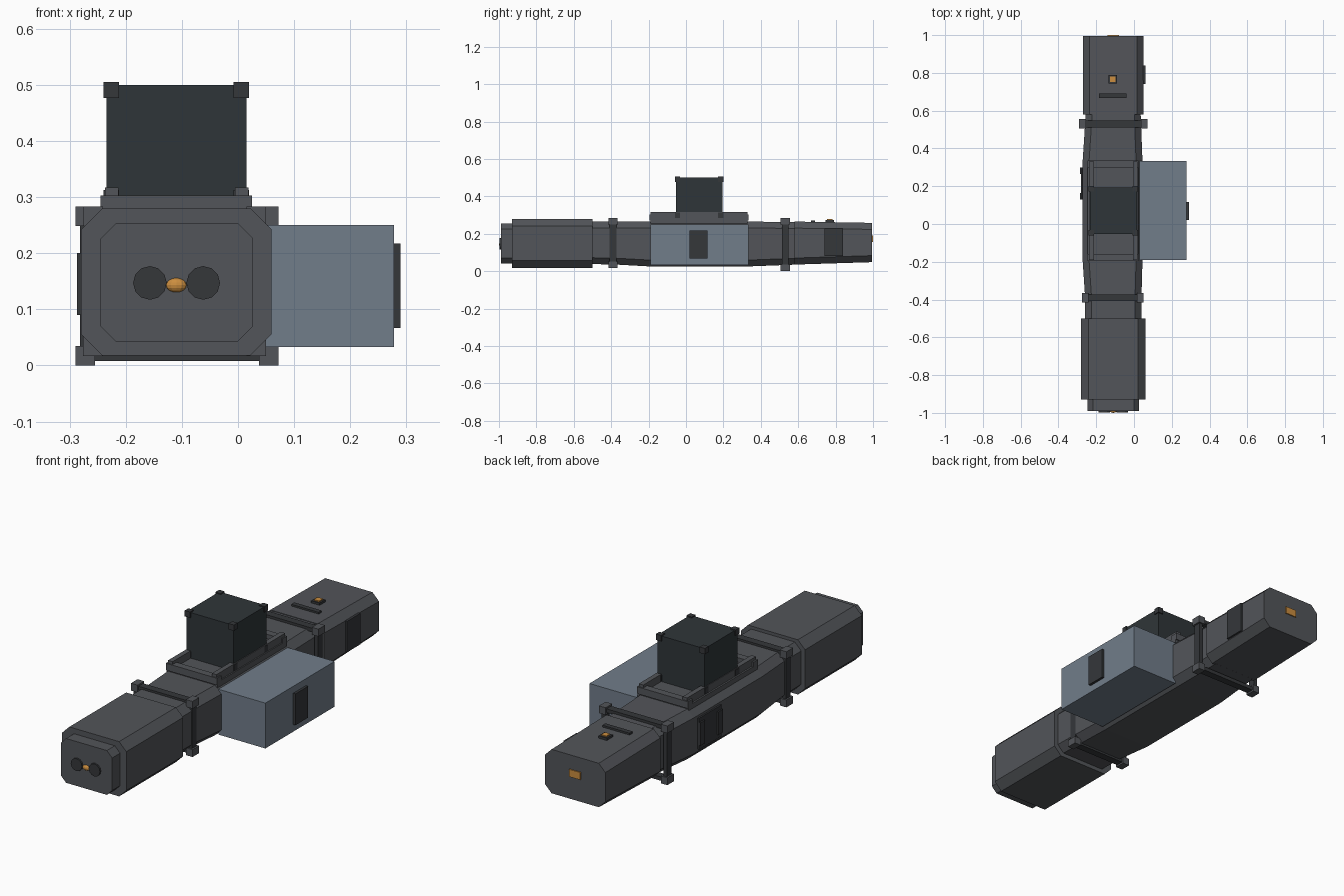
import bpy, bmesh, math
from mathutils import Matrix

if "Cube" in bpy.data.objects:
    bpy.data.objects.remove(bpy.data.objects["Cube"])


def material(name, color):
    m = bpy.data.materials.new(name)
    m.diffuse_color = (*color, 1)
    m.use_nodes = True
    m.node_tree.nodes["Principled BSDF"].inputs["Base Color"].default_value = m.diffuse_color
    return m


HULL = material("hull_grey", (0.085, 0.09, 0.1))
DARK = material("dark_grey", (0.035, 0.038, 0.042))
CARGO = material("cargo_black", (0.028, 0.036, 0.04))
BLUE = material("blue_grey", (0.165, 0.205, 0.255))
GOLD = material("amber", (0.6, 0.27, 0.05))


def finish(bm, name, mat):
    bmesh.ops.recalc_face_normals(bm, faces=bm.faces)
    me = bpy.data.meshes.new(name)
    bm.to_mesh(me)
    bm.free()
    me.materials.append(mat)
    ob = bpy.data.objects.new(name, me)
    bpy.context.collection.objects.link(ob)
    return ob


def boxes(name, mat, *limits):
    """Boxes given as (x0, x1, y0, y1, z0, z1), joined in one object."""
    bm = bmesh.new()
    for x0, x1, y0, y1, z0, z1 in limits:
        mx = Matrix.Translation(((x0 + x1) / 2, (y0 + y1) / 2, (z0 + z1) / 2))
        mx = mx @ Matrix.Diagonal((x1 - x0, y1 - y0, z1 - z0, 1))
        bmesh.ops.create_cube(bm, size=1, matrix=mx)
    return finish(bm, name, mat)


def loft(name, mat, *sections):
    """Chamfered rectangles (y, x0, x1, z0, z1, chamfer) skinned along y."""
    bm = bmesh.new()
    rings = []
    for y, x0, x1, z0, z1, c in sections:
        pts = [(x0 + c, z0), (x1 - c, z0), (x1, z0 + c), (x1, z1 - c),
               (x1 - c, z1), (x0 + c, z1), (x0, z1 - c), (x0, z0 + c)]
        rings.append([bm.verts.new((x, y, z)) for x, z in pts])
    for a, b in zip(rings, rings[1:]):
        for i in range(8):
            j = (i + 1) % 8
            bm.faces.new((a[i], a[j], b[j], b[i]))
    bm.faces.new(rings[0])
    bm.faces.new(rings[-1])
    return finish(bm, name, mat)


# Hull sections, front to back
loft("nose_cap", HULL, (-0.99, -0.245, 0.027, 0.042, 0.254, 0.028),
     (-0.92, -0.245, 0.027, 0.042, 0.254, 0.028))
loft("front_module", HULL, (-0.93, -0.28, 0.06, 0.018, 0.28, 0.038),
     (-0.50, -0.28, 0.06, 0.018, 0.28, 0.038))
loft("middle_hull", HULL, (-0.51, -0.26, 0.04, 0.038, 0.265, 0.034),
     (-0.37, -0.26, 0.04, 0.035, 0.265, 0.034),
     (-0.19, -0.272, 0.045, 0.025, 0.265, 0.034),
     (0.33, -0.272, 0.045, 0.025, 0.265, 0.034),
     (0.59, -0.255, 0.035, 0.035, 0.262, 0.034))
loft("rear_module", HULL, (0.58, -0.27, 0.05, 0.035, 0.265, 0.035),
     (0.995, -0.27, 0.05, 0.048, 0.258, 0.035))

# Ring frames: bars with corner blocks
for tag, y, x0, x1, z0, z1 in (("front", -0.39, -0.276, 0.05, 0.017, 0.283),
                               ("rear", 0.53, -0.29, 0.072, 0.0, 0.283)):
    s, e, t = 0.035, 0.008, 0.026
    boxes(tag + "_frame_corners", HULL,
          *[(x, x + s, y - 0.025, y + 0.025, z, z + s)
            for x in (x0, x1 - s) for z in (z0, z1 - s)])
    ya, yb = y - 0.018, y + 0.018
    boxes(tag + "_frame_bars", DARK,
          (x0 + s, x1 - s, ya, yb, z0 + e, z0 + t),
          (x0 + s, x1 - s, ya, yb, z1 - t, z1 - e),
          (x0 + e, x0 + t, ya, yb, z0 + s, z1 - s),
          (x1 - t, x1 - e, ya, yb, z0 + s, z1 - s))

# Cargo cradle on the roof
boxes("cradle_base", HULL, (-0.245, 0.025, -0.19, 0.33, 0.255, 0.282))
boxes("cradle_end_bars", HULL, (-0.245, 0.025, -0.195, -0.16, 0.27, 0.303),
      (-0.245, 0.025, 0.30, 0.335, 0.27, 0.303))
boxes("cradle_rails", HULL, (-0.237, -0.213, -0.19, 0.33, 0.28, 0.317),
      (-0.005, 0.019, -0.19, 0.33, 0.28, 0.317))

# Cargo container with corner blocks
boxes("cargo_container", CARGO, (-0.234, 0.015, -0.054, 0.194, 0.282, 0.5))
boxes("container_corners", DARK,
      *[(x, x + 0.028, y, y + 0.028, z, z + 0.028)
        for x in (-0.24, -0.008) for y in (-0.06, 0.172)
        for z in (0.285, 0.477)])

# Side pod and hatches
boxes("side_pod", BLUE, (0.03, 0.278, -0.19, 0.333, 0.033, 0.25))
boxes("pod_hatch", DARK, (0.27, 0.29, 0.02, 0.116, 0.067, 0.217))
boxes("rear_hatch", DARK, (0.04, 0.06, 0.74, 0.84, 0.08, 0.228))
boxes("left_hatch", DARK, (-0.28, -0.265, 0.13, 0.30, 0.07, 0.22))
boxes("left_hatch_hinges", DARK, (-0.287, -0.27, 0.13, 0.165, 0.09, 0.2),
      (-0.287, -0.27, 0.265, 0.3, 0.09, 0.2))

# Roof fittings and tail light
boxes("roof_handle", DARK, (-0.185, -0.04, 0.667, 0.69, 0.255, 0.272))
boxes("beacon_base", DARK, (-0.134, -0.09, 0.745, 0.79, 0.255, 0.273))
boxes("beacon", GOLD, (-0.126, -0.098, 0.753, 0.782, 0.27, 0.278))
boxes("tail_light", GOLD, (-0.14, -0.08, 0.98, 1.0, 0.155, 0.19))

# Front sensor discs and lamp
for tag, x in (("left", -0.157), ("right", -0.062)):
    bm = bmesh.new()
    mx = Matrix.Translation((x, -0.985, 0.147)) @ Matrix.Rotation(math.pi / 2, 4, 'X')
    bmesh.ops.create_cone(bm, cap_ends=True, segments=12, radius1=0.03,
                          radius2=0.03, depth=0.026, matrix=mx)
    finish(bm, tag + "_sensor", DARK)
bm = bmesh.new()
mx = Matrix.Translation((-0.11, -0.988, 0.143)) @ Matrix.Diagonal((0.019, 0.012, 0.013, 1))
bmesh.ops.create_uvsphere(bm, u_segments=12, v_segments=8, radius=1, matrix=mx)
finish(bm, "front_lamp", GOLD)
